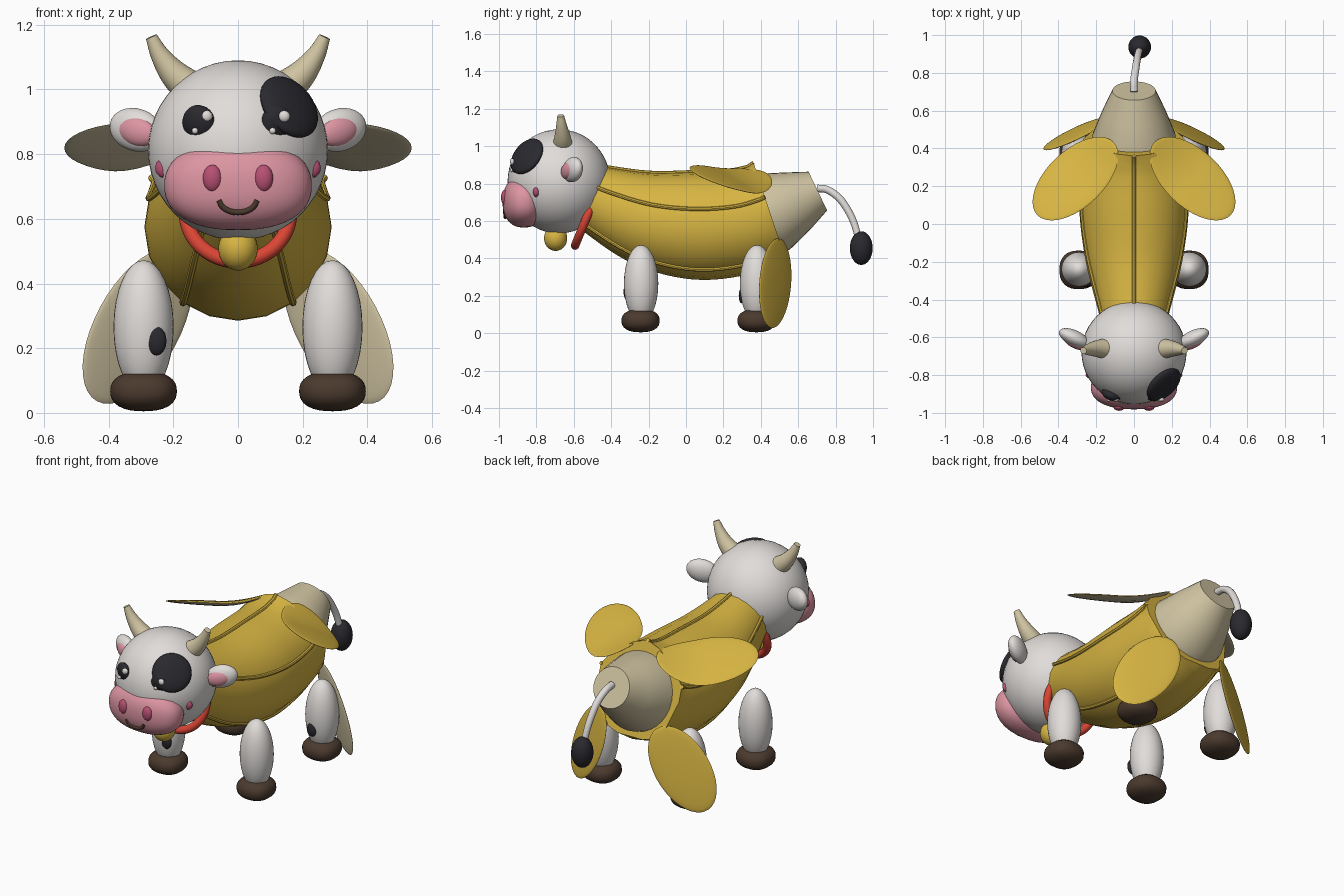
import bpy, bmesh, math
from mathutils import Vector, Matrix, Euler

if "Cube" in bpy.data.objects:
    bpy.data.objects.remove(bpy.data.objects["Cube"])

COLOURS = {
    "white": (0.75, 0.72, 0.70), "yellow": (0.68, 0.46, 0.055), "cream": (0.63, 0.55, 0.36),
    "pink": (0.72, 0.30, 0.36), "dark_pink": (0.48, 0.08, 0.17), "black": (0.022, 0.022, 0.028),
    "brown": (0.07, 0.042, 0.027), "red": (0.70, 0.06, 0.035),
}
MATS = {}
for key, rgb in COLOURS.items():
    MATS[key] = bpy.data.materials.new(key)
    MATS[key].diffuse_color = (*rgb, 1)


def finish(name, bm, *colours, angle=40):
    bmesh.ops.recalc_face_normals(bm, faces=bm.faces)
    mesh = bpy.data.meshes.new(name)
    bm.to_mesh(mesh)
    bm.free()
    for c in colours:
        mesh.materials.append(MATS[c])
    ob = bpy.data.objects.new(name, mesh)
    bpy.context.collection.objects.link(ob)
    bpy.ops.object.select_all(action='DESELECT')
    ob.select_set(True)
    bpy.context.view_layer.objects.active = ob
    bpy.ops.object.shade_smooth_by_angle(angle=math.radians(angle))
    return ob


def blob(name, centre, size, colour, rot=(0, 0, 0), power=2, segs=32):
    """Ellipsoid; a power above 2 makes it boxier."""
    bm = bmesh.new()
    bmesh.ops.create_uvsphere(bm, u_segments=segs, v_segments=segs // 2, radius=1)
    turn = Euler(rot).to_matrix()
    for v in bm.verts:
        k = sum(abs(c) ** power for c in v.co) ** (-1 / power)
        v.co = turn @ Vector([a * k * b for a, b in zip(v.co, size)]) + Vector(centre)
    return finish(name, bm, colour)


def spline(keys, steps=6):
    """Smooth path through key tuples (x, y, z, radius)."""
    ks = [Vector(k) for k in keys]
    ks = [2 * ks[0] - ks[1]] + ks + [2 * ks[-1] - ks[-2]]
    out = []
    for i in range(1, len(ks) - 2):
        a, b, c, d = ks[i - 1:i + 3]
        for j in range(steps):
            t = j / steps
            out.append(0.5 * (2 * b + (c - a) * t + (2 * a - 5 * b + 4 * c - d) * t * t
                              + (3 * b - a - 3 * c + d) * t ** 3))
    return out + [ks[-2]]


def rings(path, ref, sides, flare=0):
    """Cross-sections along a path; flare makes the last one five-pointed."""
    ref, result = Vector(ref), []
    for i, p in enumerate(path):
        t = (path[min(i + 1, len(path) - 1)].xyz - path[max(i - 1, 0)].xyz).normalized()
        up = ref.cross(t).normalized()
        side = t.cross(up)
        f = flare if i == len(path) - 1 else 0
        ring = []
        for j in range(sides):
            a = math.pi / 2 + math.tau * j / sides
            r = p[3] * (1 + f * math.cos(5 * (a - math.pi / 2)))
            ring.append(p.xyz + r * (math.cos(a) * side + math.sin(a) * up))
        result.append(ring)
    return result


def skin(name, sections, colour):
    bm = bmesh.new()
    vs = [[bm.verts.new(p) for p in ring] for ring in sections]
    n = len(vs[0])
    for a, b in zip(vs, vs[1:]):
        for j in range(n):
            bm.faces.new((a[j], a[(j + 1) % n], b[(j + 1) % n], b[j]))
    bm.faces.new(vs[0])
    bm.faces.new(vs[-1])
    return finish(name, bm, colour)


def tube(name, keys, colour, ref=(1, 0, 0), sides=14):
    return skin(name, rings(spline(keys), ref, sides), colour)


def petal(name, centre, p, q, thick, curl):
    """Thin peel leaf: yellow on the back, cream on the front."""
    p, q = Vector(p), Vector(q)
    n = p.cross(q).normalized()
    if n.y < 0:
        n = -n
    bm = bmesh.new()
    bmesh.ops.create_uvsphere(bm, u_segments=40, v_segments=16, radius=1)
    for f in bm.faces:
        f.material_index = 1 if f.calc_center_median().z < 0 else 0
    for v in bm.verts:
        s, t, h = v.co
        v.co = Vector(centre) + p * s + q * t + n * thick * h
        v.co.z += curl * min(s, 0) ** 2
    finish(name, bm, "yellow", "cream", angle=60)


# Peel body with a five-pointed rim, and ridges along it
body = spline([(0, -0.60, 0.79, 0.15), (0, -0.45, 0.705, 0.192), (0, -0.2, 0.61, 0.255),
               (0, 0.05, 0.575, 0.288), (0, 0.28, 0.592, 0.283), (0, 0.45, 0.645, 0.268)])
sections = rings(body, (1, 0, 0), 20, 0.05)
skin("peel_body", sections, "yellow")
for k in range(5):
    line = [(*ring[k * 4], 0.011) for ring in sections]
    skin(f"peel_ridge_{k + 1}", rings([Vector(p) for p in line], (1, 0, 0), 8), "yellow")

# Fruit end
skin("fruit_end", rings([Vector((0, 0.40, 0.625, 0.225)), Vector((0, 0.47, 0.65, 0.22)),
                         Vector((0, 0.59, 0.705, 0.17)), Vector((0, 0.705, 0.76, 0.115))],
                        (1, 0, 0), 32), "cream")

# Tail
tube("tail", [(0, 0.70, 0.775, 0.02), (0, 0.76, 0.765, 0.02), (0.01, 0.83, 0.71, 0.02),
              (0.02, 0.89, 0.61, 0.019), (0.03, 0.925, 0.50, 0.018)], "white")
blob("tail_tuft", (0.03, 0.937, 0.455), (0.06, 0.061, 0.09), "black")

# Head and muzzle
HEAD = Vector((0, -0.68, 0.812))
blob("head", HEAD, (0.278, 0.274, 0.278), "white", segs=48)
blob("muzzle", (0, -0.866, 0.703), (0.228, 0.115, 0.138), "pink", power=2.3, segs=48)
tube("mouth", [(0.06 * math.sin(a), -0.972 + 0.006 * math.cos(a), 0.665 - 0.045 * math.cos(a), 0.009)
               for a in (-1.4, -0.9, -0.45, 0, 0.45, 0.9, 1.4)], "brown", ref=(0, 1, 0), sides=10)

# Eye patch lying on the head
out = Vector((0.165, -0.178, 0.14)).normalized()
blob("eye_patch", HEAD + out * 0.268, (0.108, 0.108, 0.034), "black",
     rot=out.to_track_quat('Z', 'Y').to_euler())

for s, tag in ((-1, "left"), (1, "right")):
    # Face
    x = 0.12 * s
    blob(f"eye_{tag}", (x, -0.90, 0.895), (0.054, 0.032, 0.058), "black", rot=(0.25, 0, 0.4 * s))
    blob(f"eye_glint_{tag}", (x + 0.023, -0.929, 0.917), (0.018, 0.012, 0.018), "white", segs=16)
    blob(f"eye_small_glint_{tag}", (x - 0.013, -0.932, 0.872), (0.01, 0.009, 0.01), "white", segs=16)
    blob(f"nostril_{tag}", (0.079 * s, -0.968, 0.725), (0.03, 0.021, 0.042), "dark_pink", segs=20)
    blob(f"cheek_{tag}", (0.228 * s, -0.80, 0.757), (0.028, 0.018, 0.03), "dark_pink", segs=20)
    # Ears
    tilt = (0, -0.25 * s, 0.45 * s)
    blob(f"ear_{tag}", (0.315 * s, -0.605, 0.875), (0.09, 0.042, 0.066), "white", rot=tilt)
    blob(f"ear_inner_{tag}", (0.312 * s, -0.632, 0.87), (0.066, 0.026, 0.044), "pink", rot=tilt)
    # Horns
    tube(f"horn_{tag}", [(0.13 * s, -0.66, 0.99, 0.058), (0.195 * s, -0.66, 1.045, 0.045),
                         (0.24 * s, -0.665, 1.105, 0.030), (0.268 * s, -0.67, 1.163, 0.018)],
         "cream", ref=(0, 1, 0), sides=20)
    # Legs, hooves and their spots
    for y, end in ((-0.24, "front"), (0.38, "rear")):
        blob(f"{end}_leg_{tag}", (0.292 * s, y, 0.265), (0.093, 0.092, 0.207), "white")
        blob(f"{end}_hoof_{tag}", (0.292 * s, y - 0.003, 0.067), (0.103, 0.102, 0.062), "brown", power=2.4)
    # Peel leaves
    up = lambda dx, dy: (dx * s, dy, -0.23 * dx - 0.42 * dy)
    petal(f"upper_peel_{tag}", (0.31 * s, 0.24, 0.82), up(0.202, -0.193), up(0.104, 0.108), 0.014, 0.07)
    low = lambda dx, dz: (dx * s, -0.59 * dx - 0.164 * dz, dz)
    petal(f"lower_peel_{tag}", (0.31 * s, 0.477, 0.268), low(0.126, -0.232), low(0.115, 0.062), 0.014, 0)

blob("front_leg_spot", (-0.252, -0.316, 0.222), (0.031, 0.018, 0.044), "black", segs=20)
for s, tag in ((-1, "left"), (1, "right")):
    blob(f"rear_leg_spot_{tag}", (0.28 * s, 0.296, 0.2), (0.03, 0.014, 0.04), "black", segs=20)

# Collar and bell
bpy.ops.mesh.primitive_torus_add(major_segments=48, minor_segments=14, major_radius=0.16, minor_radius=0.023,
                                 location=(0, -0.532, 0.617), rotation=(math.radians(67.5), 0, 0))
collar = bpy.context.object
collar.name = "collar"
# lean the ring so that its lower edge sits forward
collar.rotation_euler = Vector((0, 0.92, -0.38)).to_track_quat('Z', 'Y').to_euler()
collar.data.materials.append(MATS["red"])
bpy.ops.object.shade_smooth_by_angle()
blob("bell", (0, -0.697, 0.508), (0.061, 0.062, 0.068), "yellow")

for m in bpy.data.materials:
    if m.users and not m.is_grease_pencil:
        m.use_nodes = True
        m.node_tree.nodes["Principled BSDF"].inputs["Base Color"].default_value = m.diffuse_color
